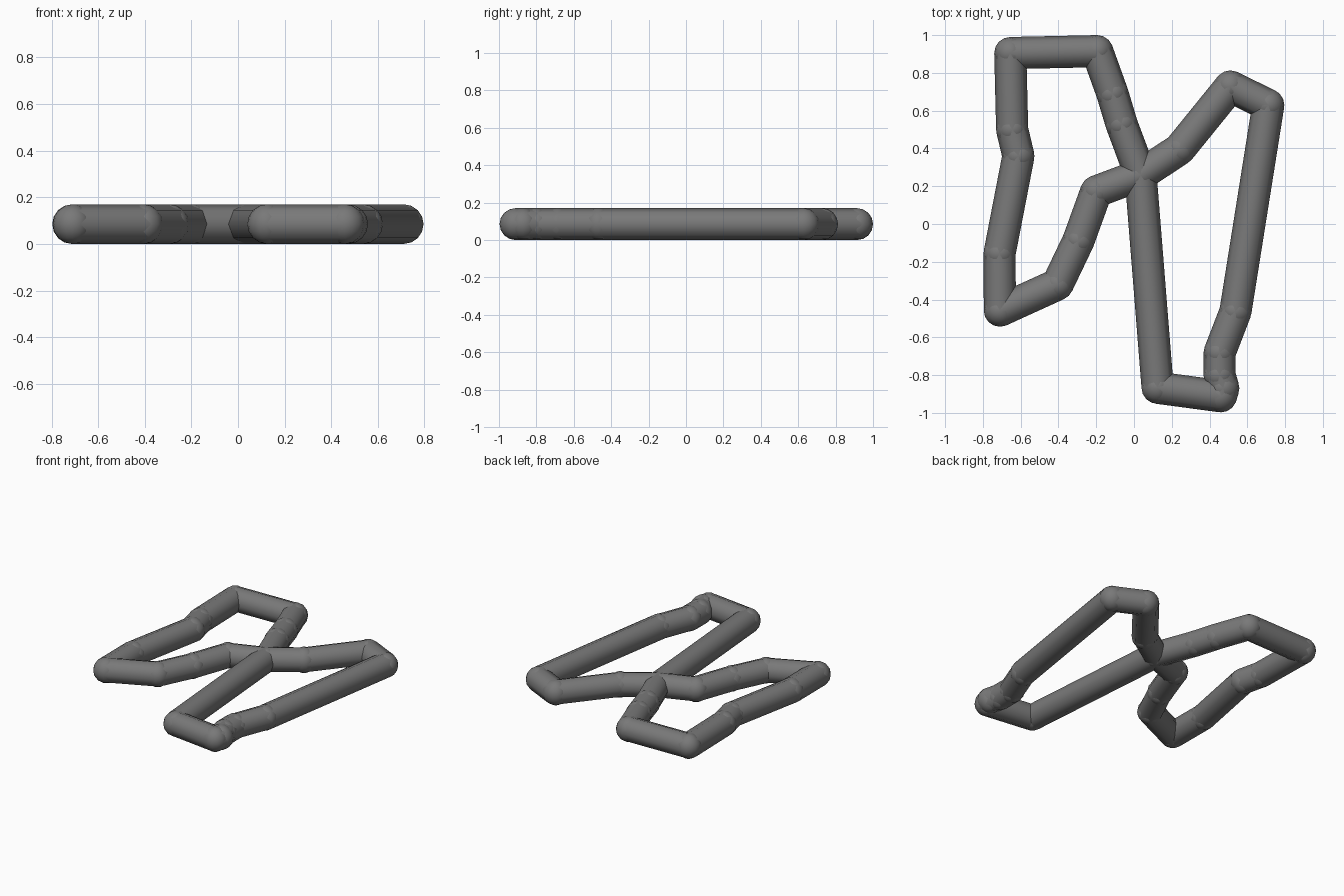
import bpy, bmesh, math
from mathutils import Vector, Matrix

cube = bpy.data.objects.get("Cube")
if cube:
    bpy.data.objects.remove(cube, do_unlink=True)

R = 0.085      # tube radius
SIDES = 8

grey = bpy.data.materials.new("dark_grey")
grey.use_nodes = True
grey.diffuse_color = (0.19, 0.19, 0.19, 1)
grey.node_tree.nodes["Principled BSDF"].inputs["Base Color"].default_value = (0.19, 0.19, 0.19, 1)


def add_tube(bm, a, b):
    """Open eight-sided tube from a to b with an edge along its top."""
    along = (b - a).normalized()
    up = Vector((0, 0, 1))
    side = along.cross(up)
    rings = []
    for p in (a, b):
        ring = []
        for i in range(SIDES):
            t = 2 * math.pi * i / SIDES
            ring.append(bm.verts.new(p + R * (math.cos(t) * side + math.sin(t) * up)))
        rings.append(ring)
    for i in range(SIDES):
        j = (i + 1) % SIDES
        bm.faces.new((rings[0][i], rings[0][j], rings[1][j], rings[1][i]))


def add_joint(bm, p):
    """Rounded corner that matches the tube section."""
    bmesh.ops.create_uvsphere(bm, u_segments=16, v_segments=SIDES, radius=R,
                              matrix=Matrix.Translation(p))


def build_loop(name, path):
    points = [Vector((x, y, R)) for x, y in path]
    bm = bmesh.new()
    for i, p in enumerate(points):
        add_joint(bm, p)
        add_tube(bm, p, points[(i + 1) % len(points)])
    bmesh.ops.recalc_face_normals(bm, faces=bm.faces[:])
    mesh = bpy.data.meshes.new(name)
    bm.to_mesh(mesh)
    bm.free()
    mesh.materials.append(grey)
    obj = bpy.data.objects.new(name, mesh)
    bpy.context.collection.objects.link(obj)
    bpy.ops.object.select_all(action='DESELECT')
    obj.select_set(True)
    bpy.context.view_layer.objects.active = obj
    bpy.ops.object.shade_smooth_by_angle(angle=math.radians(50))


# Both closed loops meet at this crossing
crossing = (0.035, 0.26)

build_loop("right_wing_loop", [
    crossing, (-0.066, 0.53), (-0.114, 0.69), (-0.195, 0.915), (-0.655, 0.905),
    (-0.645, 0.5), (-0.612, 0.36), (-0.712, -0.157), (-0.71, -0.459),
    (-0.405, -0.32), (-0.294, -0.088), (-0.2, 0.172)])

build_loop("left_wing_loop", [
    crossing, (0.24, 0.395), (0.51, 0.728), (0.711, 0.63), (0.537, -0.464),
    (0.453, -0.682), (0.453, -0.8), (0.473, -0.87), (0.46, -0.912),
    (0.125, -0.867)])
